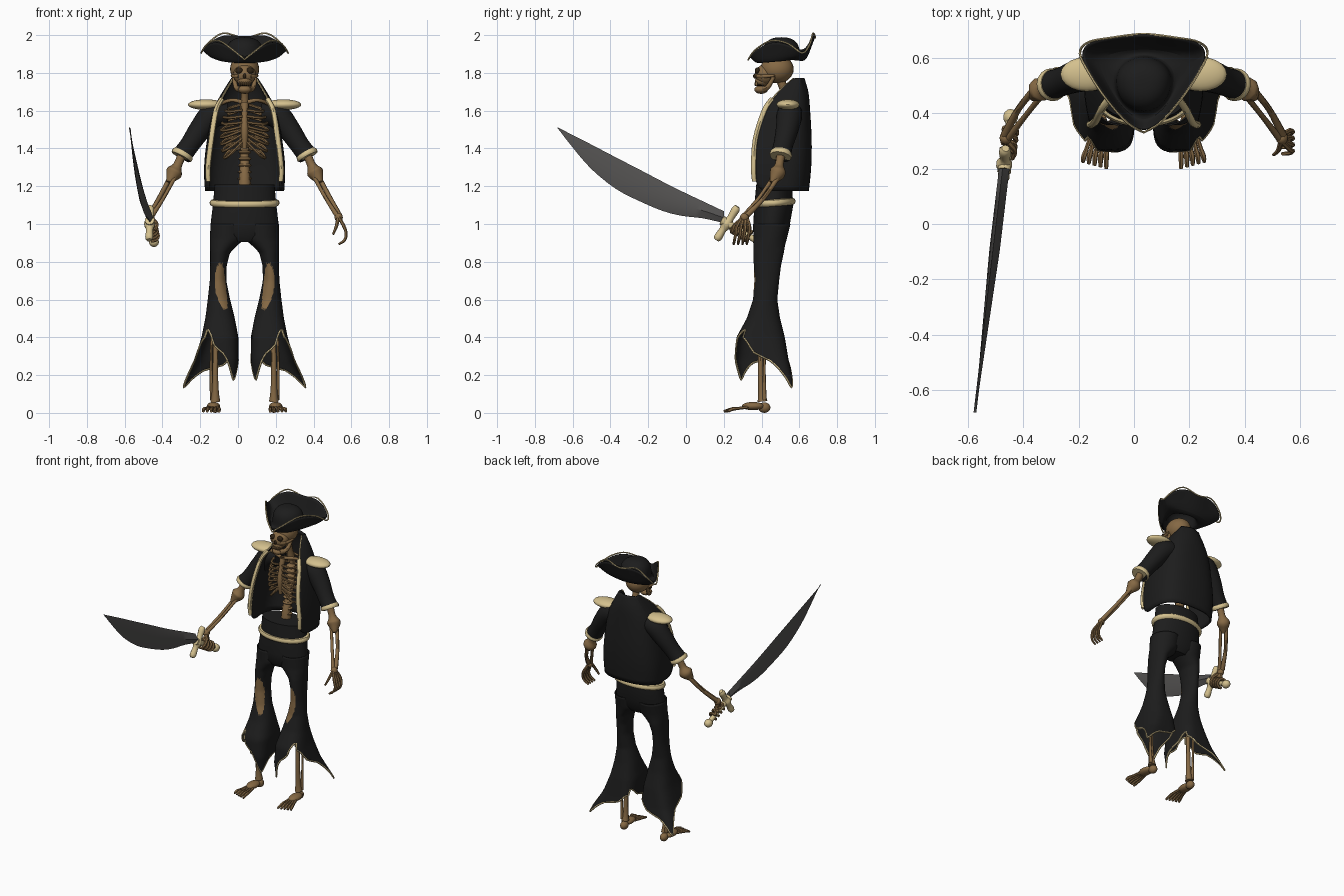
import bpy, bmesh, math
from mathutils import Vector as V

if "Cube" in bpy.data.objects:
    bpy.data.objects.remove(bpy.data.objects["Cube"])

AXIS = 0.035          # x of the body's mirror plane


def material(name, r, g, b):
    m = bpy.data.materials.new(name)
    m.diffuse_color = (r, g, b, 1)
    m.use_nodes = True
    m.node_tree.nodes["Principled BSDF"].inputs["Base Color"].default_value = m.diffuse_color
    return m


BONE = material("aged_bone", .235, .14, .058)
CLOTH = material("black_cloth", .012, .012, .012)
GOLD = material("pale_gold", .66, .53, .27)
STEEL = material("dark_steel", .085, .082, .08)
SOCKET = material("socket_brown", .03, .018, .008)


def finish(name, bm, mats):
    bmesh.ops.recalc_face_normals(bm, faces=bm.faces)
    me = bpy.data.meshes.new(name)
    bm.to_mesh(me)
    bm.free()
    ob = bpy.data.objects.new(name, me)
    ob.location.x = AXIS
    for m in mats:
        me.materials.append(m)
    bpy.context.collection.objects.link(ob)
    return ob


def loft(name, rings, mats, wrap=True, caps=(True, True), loop=False, rule=None):
    """Skin a list of equal-length point rings."""
    bm = bmesh.new()
    rows = [[bm.verts.new(p) for p in r] for r in rings]
    n = len(rows[0])
    for i in range(len(rows) if loop else len(rows) - 1):
        a, b = rows[i], rows[(i + 1) % len(rows)]
        for j in range(n if wrap else n - 1):
            k = (j + 1) % n
            f = bm.faces.new((a[j], a[k], b[k], b[j]))
            if rule:
                f.material_index = rule(f.calc_center_median())
    if wrap and not loop:
        for row, cap in zip((rows[0], rows[-1]), caps):
            if cap:
                bm.faces.new(row)
    return finish(name, bm, mats)


def curve(pts, n=4):
    """Catmull-Rom resampling of points of any dimension."""
    out = []
    for i in range(len(pts) - 1):
        p = [pts[max(0, min(len(pts) - 1, i + k))] for k in (-1, 0, 1, 2)]
        for t in (j / n for j in range(n)):
            out.append(tuple(.5 * (2 * b + (c - a) * t + (2*a - 5*b + 4*c - d) * t*t
                       + (3*b - a - 3*c + d) * t**3) for a, b, c, d in zip(*p)))
    return out + [tuple(pts[-1])]


def tube(name, pts, mat, sides=8, n=4, s=1, loop=False):
    """Round tube through (x, y, z, radius) points; s = -1 mirrors it."""
    pts = pts if loop else curve(pts, n)
    c = [V((p[0] * s, p[1], p[2])) for p in pts]
    rings, nrm = [], None
    for i, p in enumerate(c):
        nxt = c[(i + 1) % len(c)] if loop else c[min(i + 1, len(c) - 1)]
        prv = c[i - 1] if loop else c[max(i - 1, 0)]
        t = (nxt - prv).normalized()
        nrm = t.orthogonal() if nrm is None else nrm - t * nrm.dot(t)
        nrm.normalize()
        b = t.cross(nrm)
        rings.append([p + pts[i][3] * (nrm * math.cos(a) + b * math.sin(a))
                      for a in (2 * math.pi * k / sides for k in range(sides))])
    return loft(name, rings, [mat], loop=loop)


def ball(name, loc, size, mat, seg=20):
    bm = bmesh.new()
    bmesh.ops.create_uvsphere(bm, u_segments=seg, v_segments=seg // 2 + 2, radius=1)
    for v in bm.verts:
        v.co = V([v.co[i] * size[i] + loc[i] for i in range(3)])
    return finish(name, bm, [mat])


def shell(ob, levels, thick):
    if levels:
        ob.modifiers.new("smooth", "SUBSURF").levels = levels
        ob.modifiers["smooth"].render_levels = levels
    m = ob.modifiers.new("thickness", "SOLIDIFY")
    m.thickness = thick
    m.offset = 0


def table(rows, z):
    """Interpolate rows (z, ...) listed from high z to low z."""
    for a, b in zip(rows, rows[1:]):
        if z >= b[0]:
            t = min(1, max(0, (a[0] - z) / (a[0] - b[0])))
            return [p + (q - p) * t for p, q in zip(a[1:], b[1:])]
    return rows[-1][1:]


# --- skull and neck
ball("cranium", (0, .482, 1.82), (.077, .088, .075), BONE, 24)
ball("face", (0, .42, 1.79), (.06, .055, .055), BONE)
ball("upper_jaw", (0, .405, 1.757), (.04, .04, .028), BONE)
ball("chin", (0, .398, 1.712), (.038, .036, .023), BONE)
ball("nose_hole", (0, .367, 1.783), (.009, .012, .014), SOCKET, 10)
ball("mouth_gap", (0, .392, 1.735), (.035, .03, .004), SOCKET, 12)
for k in range(6):
    ball("tooth", (-.025 + .01 * k, .368 + .7 * (-.025 + .01 * k) ** 2 * 10, 1.742), (.0045, .006, .012), BONE, 8)
tube("neck", [(0, .50, 1.77, .025), (0, .525, 1.68, .02), (0, .54, 1.6, .025)], BONE)
# --- tricorne hat: half outlines of rim and fold, mirrored
rim = [(0, .33, 1.87), (.06, .365, 1.92), (.135, .45, 1.97), (.195, .54, 1.955),
       (.23, .615, 1.905), (.2, .655, 1.95), (.115, .672, 2.01), (0, .685, 1.985)]
fold = [(0, .365, 1.855), (.06, .395, 1.848), (.11, .455, 1.855), (.15, .53, 1.865),
        (.175, .585, 1.88), (.145, .615, 1.87), (.08, .63, 1.865), (0, .635, 1.865)]


def mirrored(half):
    return half + [(-x, y, z) for x, y, z in half[-2:0:-1]]


rim, fold = mirrored(rim), mirrored(fold)
hat = [rim, [tuple(.5 * (a + b) + (.012 * a if i == 0 else 0) for i, (a, b) in enumerate(zip(p, q)))
             for p, q in zip(rim, fold)], fold]
for r, z in ((.1, 1.865), (.1, 1.91), (.092, 1.95), (.06, 1.978), (.02, 1.985)):
    hat.append([(r * math.sin(a), .505 - r * math.cos(a), z)
                for a in (math.atan2(x, .505 - y) for x, y, _ in fold)])
shell(loft("tricorne_hat", hat, [CLOTH], caps=(False, True)), 2, .008)
edge = curve([p + (.0045,) for p in rim + rim[:1]], 4)[:-1]
tube("hat_trim", edge, GOLD, 6, loop=True)

# --- spine, sternum, ribs
tube("spine", [(0, .55, 1.64, .018), (0, .56, 1.5, .02), (0, .52, 1.36, .024),
               (0, .49, 1.25, .03), (0, .49, 1.15, .04)], BONE)
for k in range(12):
    z = 1.17 + .035 * k
    ball("vertebra", (0, table([(1.6, .555), (1.36, .52), (1.17, .49)], z)[0] - .008, z), (.042 - .0012 * k, .03, .012), BONE, 12)
tube("sternum", [(0, .45, 1.64, .022), (0, .43, 1.57, .016), (0, .42, 1.49, .02), (0, .425, 1.40, .012)], BONE)

# --- jacket: open U cross-sections (z, half width, front y, back y)
COAT = [(1.77, .066, .57, .622), (1.71, .105, .50, .642), (1.66, .135, .455, .648),
        (1.6, .168, .415, .652), (1.45, .195, .368, .662), (1.3, .215, .358, .66), (1.175, .205, .375, .645)]
rings = []
for z, w, f, b in COAT:
    half = [(.9, f), (1.0, f + .3 * (b - f)), (1.0, f + .72 * (b - f)), (.72, b - .02), (.3, b)]
    rings.append([(w * x, y, z) for x, y in half] + [(-w * x, y, z) for x, y in half[::-1]])
shell(loft("jacket", rings, [CLOTH], wrap=False), 2, .012)

# --- trousers: hips and belt
HIPS = [(1.21, .158, .372, .56), (1.1, .168, .362, .568), (1.0, .18, .356, .55),
        (.94, .176, .36, .535), (.905, .1, .38, .51)]


def oval(w, f, b, z, n=40, dip=0):
    ang = [2 * math.pi * k / n for k in range(n)]
    return [(w * math.cos(a), (f + b) / 2 + (b - f) / 2 * math.sin(a), z + dip * math.sin(a)) for a in ang]


loft("trouser_hips", [oval(w, f, b, z) for z, w, f, b in HIPS], [CLOTH])
tube("belt", [p + (.019,) for p in oval(.167, .368, .562, 1.112, 40, .008)], GOLD, 8, loop=True)

# leg sections: (z, outer x, inner x, front y, back y)
LEG = [(1.0, .178, .002, .358, .55), (.92, .18, .004, .36, .53), (.89, .18, .04, .36, .522),
       (.85, .179, .08, .36, .515), (.78, .179, .098, .362, .50), (.7, .181, .1, .365, .49),
       (.6, .192, .08, .358, .48), (.5, .205, .055, .325, .495), (.4, .225, .036, .27, .52),
       (.28, .262, .036, .26, .54), (.13, .34, .05, .285, .575)]


def leg_point(a, t):
    up = math.sin(a - math.pi / 4) ** 2                  # hem arches between two points
    front = max(0, math.cos(a + math.pi / 4))
    tip = .135 if math.cos(a - math.pi / 4) > 0 else .175
    hem = tip + (.265 if front > 0 else .17) * up ** .7
    z = 1.0 + (hem - 1.0) * t
    o, i, f, b = table(LEG, z)
    e = 1 - .68 * min(1, max(0, (.6 - z) / .42))
    c, d = math.cos(a), math.sin(a)
    return ((o + i) / 2 + (o - i) / 2 * math.copysign(abs(c) ** e, c),
            (f + b) / 2 + (b - f) / 2 * math.copysign(abs(d) ** e, d), z)


def knee_tear(c):
    h = (c.z - .67) / .125
    mid = .115 + .1 * (c.z - .67) + .014 * (1 - h * h)
    return int(abs(h) < 1 and c.y < .425 and abs(abs(c.x) - mid) < .027 * math.sqrt(1 - h * h))


ANG = [2 * math.pi * k / 64 for k in range(64)]
for s, side in ((1, "left"), (-1, "right")):
    grid = [[(s * x, y, z) for x, y, z in (leg_point(a, t / 56) for a in ANG)] for t in range(57)]
    shell(loft(side + "_trouser_leg", grid, [CLOTH, BONE], caps=(False, False), rule=knee_tear), 0, .006)
    tube(side + "_hem_trim", [p + (.0055,) for p in grid[-1]], GOLD, 6, loop=True)

    # shin and foot
    tube(side + "_shin", [(.145, .41, .62, .028), (.15, .40, .45, .016), (.155, .395, .25, .014),
                          (.155, .40, .12, .018), (.155, .405, .06, .026)], BONE, s=s)
    tube(side + "_calf_bone", [(.17, .425, .5, .008), (.178, .415, .25, .007), (.172, .415, .07, .012)], BONE, s=s)
    ball(side + "_heel", (s * .155, .415, .028), (.026, .032, .028), BONE, 14)
    ball(side + "_instep", (s * .165, .355, .036), (.036, .06, .022), BONE, 14)
    for k in range(5):
        x = .135 + .017 * k
        tube(side + "_toe", [(.15 + .007 * k, .36, .035, .009), (x, .28, .024, .008), (x + .003 * k, .245, .02, .01),
             (x + .004 * k, .2 + .006 * k, .008, .007)], BONE, 6, s=s)

    # eye sockets and cheekbones
    ball(side + "_eye_socket", (s * .029, .378, 1.812), (.02, .014, .017), SOCKET, 14)
    tube(side + "_cheekbone", [(.03, .378, 1.782, .01), (.058, .41, 1.782, .01), (.068, .47, 1.785, .006)], BONE, s=s)
    tube(side + "_jaw", [(.02, .385, 1.712, .018), (.045, .43, 1.722, .014), (.058, .465, 1.78, .01)], BONE, s=s)

    # ribs and collarbone
    for k in range(8):
        z, w, d = 1.615 - .033 * k, .1 + .026 * math.sin(k * .4), .012 * max(0, k - 2)
        tube(side + "_rib", [(.01, .56, z + .02, .008), (.75 * w, .565, z, .008), (w, .5, z - .015 - .3 * d, .008),
             (.75 * w, .435, z - .02, .008), (.012, .422, max(z - .012 + d, 1.405), .008)], BONE, 6, s=s)
    tube(side + "_collarbone", [(.015, .45, 1.645, .012), (.07, .46, 1.655, .01), (.15, .53, 1.63, .012)], BONE, s=s)

    # jacket trims, sleeve, cuff, epaulette
    tube(side + "_lapel_trim", [(.9 * w, f, z, .014) for z, w, f, b in COAT[2:6]]
         + [(.192, .362, 1.225, .012)], GOLD, s=s)
    tube(side + "_collar_trim", [(.93 * w, f, z, .005) for z, w, f, b in COAT[:3]], GOLD, 6, s=s)
    tube(side + "_sleeve", [(.09, .55, 1.585, .06), (.17, .548, 1.575, .068), (.235, .535, 1.5, .06),
                            (.29, .515, 1.42, .052), (.335, .5, 1.36, .054)], CLOTH, 20, s=s)
    tube(side + "_cuff", [(.323, .504, 1.378, .055), (.33, .502, 1.366, .06), (.336, .5, 1.355, .057)], GOLD, 16, s=s)
    ball(side + "_epaulette", (s * .205, .54, 1.632), (.095, .062, .028), GOLD)

    # arm bones
    tube(side + "_elbow", [(.33, .503, 1.37, .024), (.355, .493, 1.31, .024), (.372, .486, 1.275, .044),
                           (.388, .47, 1.245, .03), (.40, .455, 1.22, .014)], BONE, 10, s=s)
    for dx, dy, r in ((.012, .014, .013), (-.012, -.012, .011)):
        tube(side + "_forearm", [(.38 + dx, .475 + dy, 1.25, r), (.44 + dx, .40 + dy, 1.14, r * .9),
             (.495 + dx / 2, .315 + dy / 2, 1.045, r * 1.2)], BONE, s=s)
    ball(side + "_wrist", (s * .498, .31, 1.035), (.022, .024, .024), BONE, 12)

# --- open left hand
for k in range(4):
    y = .268 + .023 * k
    tube("left_finger", [(.5, .295 + .009 * k, 1.035, .009), (.527, y, .985, .009), (.538, y - .005, .945, .008),
         (.527, y - .012, .912, .008), (.498, y - .015, .893, .006)], BONE, 6)
tube("left_thumb", [(.495, .295, 1.03, .01), (.485, .265, .985, .009), (.468, .25, .945, .006)], BONE, 6)

# --- sword: blade, guard, grip, pommel, gripping fingers
BLADE = [(.2, 1.068, 1.005), (.09, 1.03 + .09, 1.03), (-.02, 1.172, 1.043), (-.12, 1.222, 1.068), (-.24, 1.285, 1.118),
         (-.37, 1.352, 1.185), (-.5, 1.42, 1.29), (-.6, 1.471, 1.405), (-.68, 1.512, 1.508)]


def blade_section(y, top, low):
    x, m, h = -.4915 + .119 * y - AXIS, .45 * top + .55 * low, .019 * min(1, (y + .72) * 1.6)
    return [(x - .006, y, top), (x + h, y, m), (x + .004, y, low), (x - h, y, m)]


loft("sword_blade", [blade_section(*p) for p in curve(BLADE, 3)], [STEEL])
tube("sword_guard", [(-.498, .273, 1.092, .014), (-.5, .262, 1.075, .022), (-.5, .235, 1.03, .019), (-.503, .215, 1.0, .03),
                     (-.503, .195, .97, .019), (-.505, .17, .93, .022), (-.505, .16, .915, .014)], GOLD, 10)
H0, H1 = V((-.503, .19, 1.02)), V((-.48, .385, .905))
tube("sword_grip", [(*H0, .026), (*H0.lerp(H1, .5), .016), (*H1, .017)], GOLD, 10)
ball("sword_pommel", H1, (.027, .03, .027), GOLD, 14)
ax = (H1 - H0).normalized()
u = ax.cross(V((1, 0, 0))).normalized()
w = u.cross(ax)
for k in range(4):
    c = H0.lerp(H1, .34 + .13 * k)
    arc = [(*(c + .029 * (u * math.cos(a) + w * math.sin(a))), .0095) for a in (.6 * j - .3 for j in range(8))]
    tube("right_finger", arc, BONE, 6, 2)
    tube("right_knuckle", [(-.498, .31, 1.035, .011), (*c.lerp(V((-.5, .31, 1.02)), .45), .011), arc[0]
         if arc[0][2] > arc[-1][2] else arc[-1]], BONE, 6)
tube("right_thumb", [(-.495, .3, 1.03, .011), (-.465, .265, 1.0, .01), (-.475, .235, .965, .008)], BONE, 6)

# --- smooth shading with crisp edges
for ob in bpy.context.collection.objects:
    ob.select_set(True)
    bpy.context.view_layer.objects.active = ob
bpy.ops.object.shade_smooth_by_angle(angle=math.radians(45))
